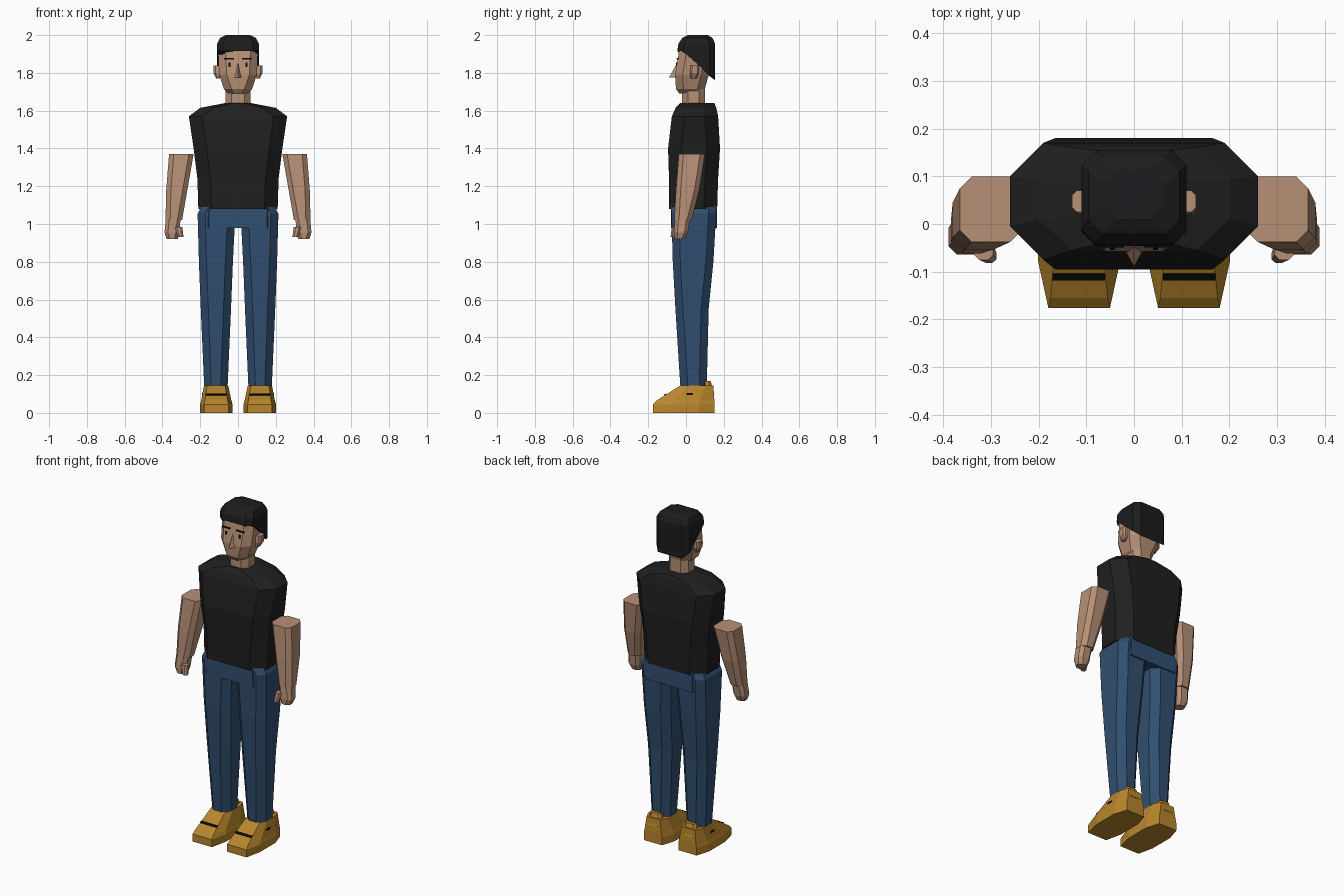
import bpy
import bmesh
from math import radians
from mathutils import Matrix, Vector

cube = bpy.data.objects.get("Cube")
if cube:
    bpy.data.objects.remove(cube, do_unlink=True)


def material(name, red, green, blue):
    mat = bpy.data.materials.new(name)
    mat.use_nodes = True
    mat.diffuse_color = (red, green, blue, 1)
    shader = mat.node_tree.nodes["Principled BSDF"]
    shader.inputs["Base Color"].default_value = mat.diffuse_color
    shader.inputs["Roughness"].default_value = 0.9
    return mat


skin = material("skin", 0.47, 0.28, 0.18)
cotton = material("black cotton", 0.014, 0.014, 0.014)
black_hair = material("black hair", 0.012, 0.012, 0.013)
denim = material("blue denim", 0.03, 0.077, 0.16)
leather = material("tan leather", 0.48, 0.24, 0.026)
ink = material("black detail", 0.003, 0.003, 0.003)


def finish(name, bm, mat):
    bmesh.ops.recalc_face_normals(bm, faces=bm.faces)
    mesh = bpy.data.meshes.new(name)
    bm.to_mesh(mesh)
    bm.free()
    mesh.materials.append(mat)
    obj = bpy.data.objects.new(name, mesh)
    bpy.context.collection.objects.link(obj)
    return obj


def cut_rectangle(cut, z, half, front, back, middle=0):
    """Horizontal rectangle with its four corners cut off."""
    depth = (back - front) / 2
    centre = Vector((middle, (front + back) / 2, z))
    cut_x = min(cut, half * 0.6)
    cut_y = min(cut, depth * 0.6)
    ring = []
    for sx, sy in ((-1, -1), (1, -1), (1, 1), (-1, 1)):
        on_side = centre + Vector((sx * half, sy * (depth - cut_y), 0))
        on_end = centre + Vector((sx * (half - cut_x), sy * depth, 0))
        ring += [on_side, on_end] if sx * sy > 0 else [on_end, on_side]
    # start every ring so that it runs once around without crossing
    ring.sort(key=lambda p: (p - centre).to_2d().angle_signed(Vector((1, 0))))
    return ring


def shoe_outline(z, middle, half, toe, heel):
    """Outline that narrows towards toe and heel."""
    length = heel - toe
    right = [(0.75, toe), (1, toe + length * 0.3),
             (1, heel - length * 0.25), (0.7, heel)]
    outline = right + [(-k, y) for k, y in reversed(right)]
    return [Vector((middle + k * half, y, z)) for k, y in outline]


def skin_rings(name, mat, rings, side=1):
    """Join a stack of rings and close both ends."""
    bm = bmesh.new()
    loops = [[bm.verts.new((p.x * side, p.y, p.z)) for p in ring] for ring in rings]
    for low, high in zip(loops, loops[1:]):
        for i, vert in enumerate(low):
            bm.faces.new((low[i - 1], vert, high[i], high[i - 1]))
    bm.faces.new(loops[0])
    bm.faces.new(loops[-1])
    return finish(name, bm, mat)


def body_part(name, mat, cut, *sections, side=1):
    rings = [cut_rectangle(cut, *section) for section in sections]
    return skin_rings(name, mat, rings, side)


def box(name, mat, centre, size, tilt=0):
    bm = bmesh.new()
    place = (Matrix.Translation(centre) @ Matrix.Rotation(radians(tilt), 4, "X")
             @ Matrix.Diagonal((*size, 1)))
    bmesh.ops.create_cube(bm, size=1, matrix=place)
    return finish(name, bm, mat)


# Shirt: tapered body with sloping shoulders (height, half width, front, back)
body_part("shirt", cotton, 0.07,
          (1.08, 0.21, -0.09, 0.165),
          (1.24, 0.215, -0.09, 0.17),
          (1.4, 0.235, -0.095, 0.18),
          (1.57, 0.26, -0.075, 0.17),
          (1.615, 0.2, -0.055, 0.16),
          (1.64, 0.07, -0.03, 0.15))

# Neck and head
body_part("neck", skin, 0.03, (1.6, 0.065, -0.02, 0.1), (1.74, 0.065, -0.02, 0.1))
body_part("head", skin, 0.04,
          (1.69, 0.05, -0.035, 0.09),
          (1.715, 0.075, -0.053, 0.1),
          (1.79, 0.1, -0.058, 0.12),
          (1.92, 0.106, -0.036, 0.14))

# Hair: cap whose lower edge slopes down to the nape
brim = cut_rectangle(0.03, 1.915, 0.11, -0.046, 0.154)
for point in brim:
    point.z -= max(0, point.y)
crown = [cut_rectangle(0.03, *section) for section in (
    (1.955, 0.11, -0.04, 0.154), (1.985, 0.095, -0.02, 0.14), (2, 0.065, 0.01, 0.115))]
skin_rings("hair", black_hair, [brim, *crown])

# Nose: a wedge growing out of the face below the brows
bm = bmesh.new()
bmesh.ops.create_cone(bm, cap_ends=True, segments=3, radius1=0.025, radius2=0,
                      depth=0.08, matrix=Matrix.Translation((0, -0.06, 1.815)))
for vert in bm.verts:
    if vert.co.z > 1.8:
        vert.co.y = -0.046
    else:
        vert.co.y = -0.09 if abs(vert.co.x) < 0.01 else -0.05
finish("nose", bm, skin)

# Hips joining the legs
body_part("hips", denim, 0.006, (0.98, 0.16, -0.08, 0.163), (1.1, 0.16, -0.08, 0.163))

for label, side in (("left", 1), ("right", -1)):
    # Eyes, eyebrows and ears
    box(label + "_eye", ink, (side * 0.045, -0.049, 1.845), (0.01, 0.008, 0.02), -9)
    box(label + "_eyebrow", ink, (side * 0.046, -0.045, 1.875), (0.05, 0.008, 0.008), -9)
    body_part(label + "_ear", skin, 0.01,
              (1.77, 0.01, 0.025, 0.055, 0.105),
              (1.8, 0.02, 0.02, 0.07, 0.11),
              (1.84, 0.02, 0.025, 0.07, 0.11), side=side)

    # Arm, hand and thumb (last value is the distance from the middle)
    body_part(label + "_arm", skin, 0.025,
              (1.02, 0.044, -0.062, 0.03, 0.34),
              (1.18, 0.056, -0.053, 0.07, 0.324),
              (1.37, 0.065, -0.038, 0.1, 0.3), side=side)
    body_part(label + "_hand", skin, 0.018,
              (0.92, 0.03, -0.06, -0.005, 0.348),
              (0.955, 0.039, -0.064, 0.01, 0.35),
              (1.025, 0.039, -0.058, 0.02, 0.343), side=side)
    body_part(label + "_thumb", skin, 0.01,
              (0.93, 0.015, -0.082, -0.054, 0.303),
              (0.985, 0.02, -0.075, -0.03, 0.315), side=side)

    # Trouser leg
    body_part(label + "_leg", denim, 0.04,
              (0.14, 0.062, -0.03, 0.11, 0.117),
              (0.55, 0.08, -0.056, 0.12, 0.117),
              (0.8, 0.09, -0.07, 0.145, 0.117),
              (1.055, 0.1, -0.077, 0.16, 0.114),
              (1.09, 0.09, -0.075, 0.158, 0.105), side=side)

    # Shoe with heel tab, strap and side mark
    sole, rim = (0.115, 0.086, -0.176, 0.15), (0.115, 0.08, -0.155, 0.15)
    skin_rings(label + "_shoe", leather, [
        shoe_outline(0, *sole), shoe_outline(0.045, *sole), shoe_outline(0.066, *rim),
        shoe_outline(0.145, 0.116, 0.064, -0.03, 0.145)], side)
    body_part(label + "_heel_tab", leather, 0.015,
              (0.1, 0.046, 0.09, 0.15, 0.116), (0.17, 0.036, 0.09, 0.13, 0.116), side=side)
    box(label + "_strap", ink, (side * 0.116, -0.11, 0.095), (0.11, 0.014, 0.008), 32)
    box(label + "_shoe_mark", ink, (side * 0.187, 0.02, 0.1), (0.009, 0.035, 0.009))
